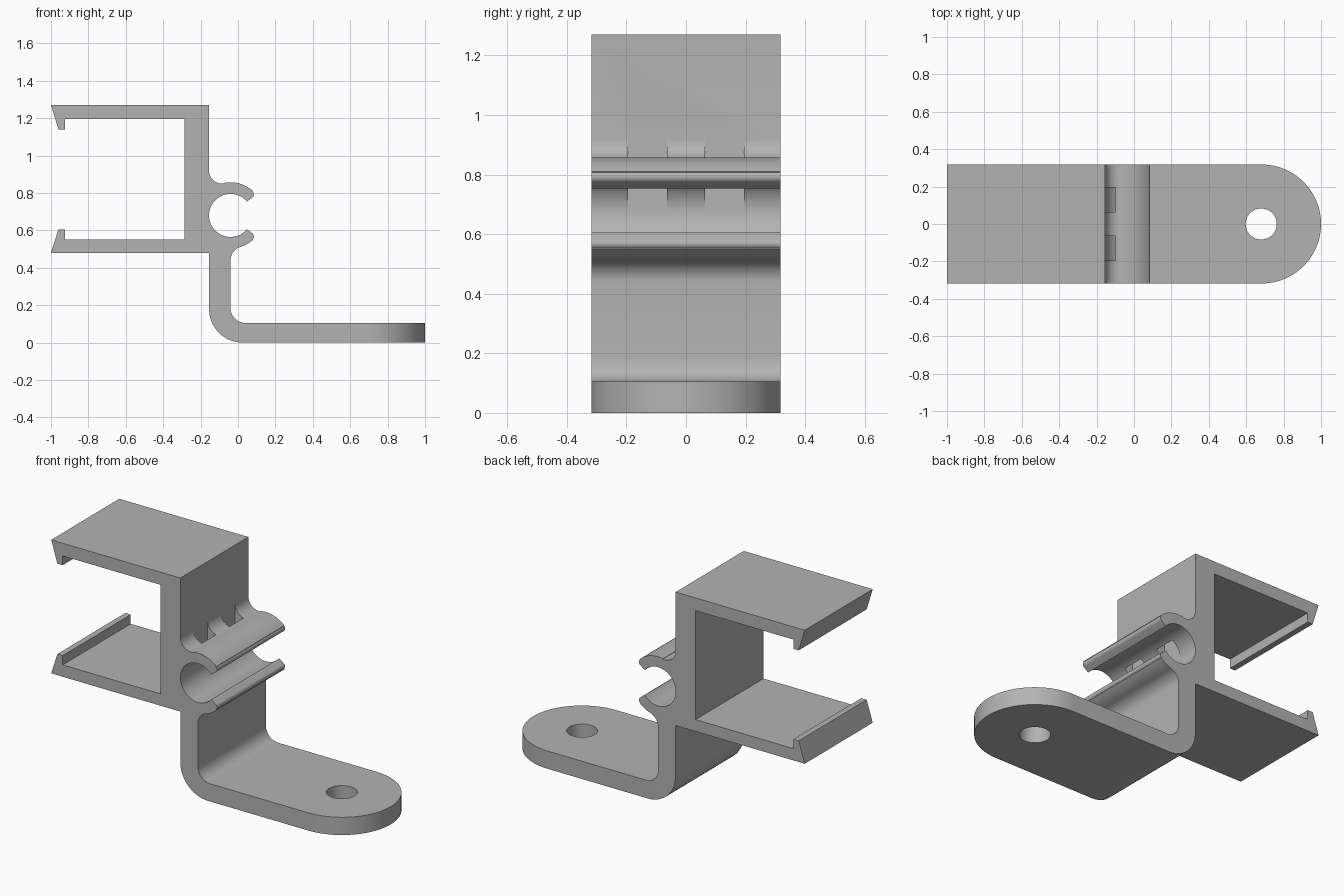
import bpy, bmesh
from math import cos, sin, radians
from mathutils import Vector

cube = bpy.data.objects.get("Cube")
if cube:
    bpy.data.objects.remove(cube, do_unlink=True)

HALF = 0.318          # half of the bracket width
WALL = -0.155         # right face of the upright
RING = (-0.04, 0.68)  # centre of the round clip


def arc(centre, r, start, end, n=12):
    angles = [radians(start + (end - start) * i / n) for i in range(n + 1)]
    return [(centre[0] + r * cos(a), centre[1] + r * sin(a)) for a in angles]


def prism(name, points, direction, place):
    """Extrude a flat outline along a direction."""
    bm = bmesh.new()
    face = bm.faces.new([bm.verts.new(place(u, v)) for u, v in points])
    grown = bmesh.ops.extrude_face_region(bm, geom=[face])["geom"]
    bmesh.ops.translate(bm, vec=Vector(direction),
                        verts=[g for g in grown if isinstance(g, bmesh.types.BMVert)])
    bmesh.ops.recalc_face_normals(bm, faces=bm.faces)
    mesh = bpy.data.meshes.new(name)
    bm.to_mesh(mesh)
    bm.free()
    obj = bpy.data.objects.new(name, mesh)
    bpy.context.collection.objects.link(obj)
    return obj


def cut(target, cutter, operation):
    """Apply a boolean and discard its cutter."""
    cutter.hide_render = True
    mod = target.modifiers.new("cut", "BOOLEAN")
    mod.operation, mod.solver, mod.object = operation, "EXACT", cutter
    bpy.context.view_layer.objects.active = target
    bpy.ops.object.modifier_apply(modifier=mod.name)
    bpy.data.objects.remove(cutter, do_unlink=True)


# Open channel with hooked lips
profile = [(-1, 1.27), (-0.96, 1.14), (-0.925, 1.14), (-0.925, 1.195),
           (-0.285, 1.195), (-0.285, 0.55), (-0.925, 0.55), (-0.925, 0.605),
           (-0.96, 0.605), (-1, 0.48), (WALL, 0.48)]
# Leg, bend and foot
profile += arc((0.025, 0.18), 0.18, 180, 270, 16)
profile += [(1, 0), (1, 0.105)]
profile += arc((0.04, 0.185), 0.08, 270, 180)
# Round clip with two rounded jaws
profile += arc((0.035, 0.44), 0.075, 180, 107.4)
profile += arc(RING, 0.177, -72.6, -47)
profile += arc((0.065, 0.568), 0.02, -45, 50, 8)
profile += arc(RING, 0.115, -40, -320, 48)
profile += arc((0.065, 0.792), 0.02, -50, 45, 8)
profile += arc(RING, 0.177, 47, 100.6)
profile += arc((-0.085, 0.92), 0.07, 280.6, 180)
profile += [(WALL, 1.27)]

bracket = prism("clip_bracket", profile, (0, 2 * HALF, 0),
                lambda x, z: (x, -HALF, z))

# Rounded end of the foot, trimmed in plan
plan = [(-1.2, 0.5), (-1.2, -0.5), (0.6, -0.5), (0.6, -HALF)]
plan = [(-1.2, HALF + 0.1), (-1.2, -HALF - 0.1), (0.3, -HALF - 0.1), (0.3, -HALF)]
plan = [(0.682, -0.5), (1.2, -0.5), (1.2, 0.5), (0.682, 0.5)]
plan += arc((0.682, 0), HALF, 90, -90, 48)
cut(bracket, prism("end_cutter", plan, (0, 0, 0.4), lambda x, y: (x, y, -0.1)),
    "DIFFERENCE")

# Screw hole through the foot
cut(bracket, prism("hole_cutter", arc((0.68, 0), 0.083, 0, 354, 59), (0, 0, 0.4),
                   lambda x, y: (x, y, -0.1)), "DIFFERENCE")

# Two slots through the top of the clip, flush with the upright
for side in (-1, 1):
    outline = [(WALL, side * 0.063), (-0.1, side * 0.063),
               (-0.1, side * 0.195), (WALL, side * 0.195)]
    cut(bracket, prism("slot_cutter", outline, (0, 0, 0.27),
                       lambda x, y: (x, y, 0.68)), "DIFFERENCE")

# Plain grey finish
grey = bpy.data.materials.new("plain_grey")
grey.use_nodes = True
colour = (0.45, 0.45, 0.45, 1)
grey.diffuse_color = colour
grey.node_tree.nodes["Principled BSDF"].inputs["Base Color"].default_value = colour
bracket.data.materials.clear()
bracket.data.materials.append(grey)
for poly in bracket.data.polygons:
    poly.material_index = 0

bpy.ops.object.select_all(action="DESELECT")
bracket.select_set(True)
bpy.context.view_layer.objects.active = bracket
bpy.ops.object.shade_smooth_by_angle(angle=radians(30))
